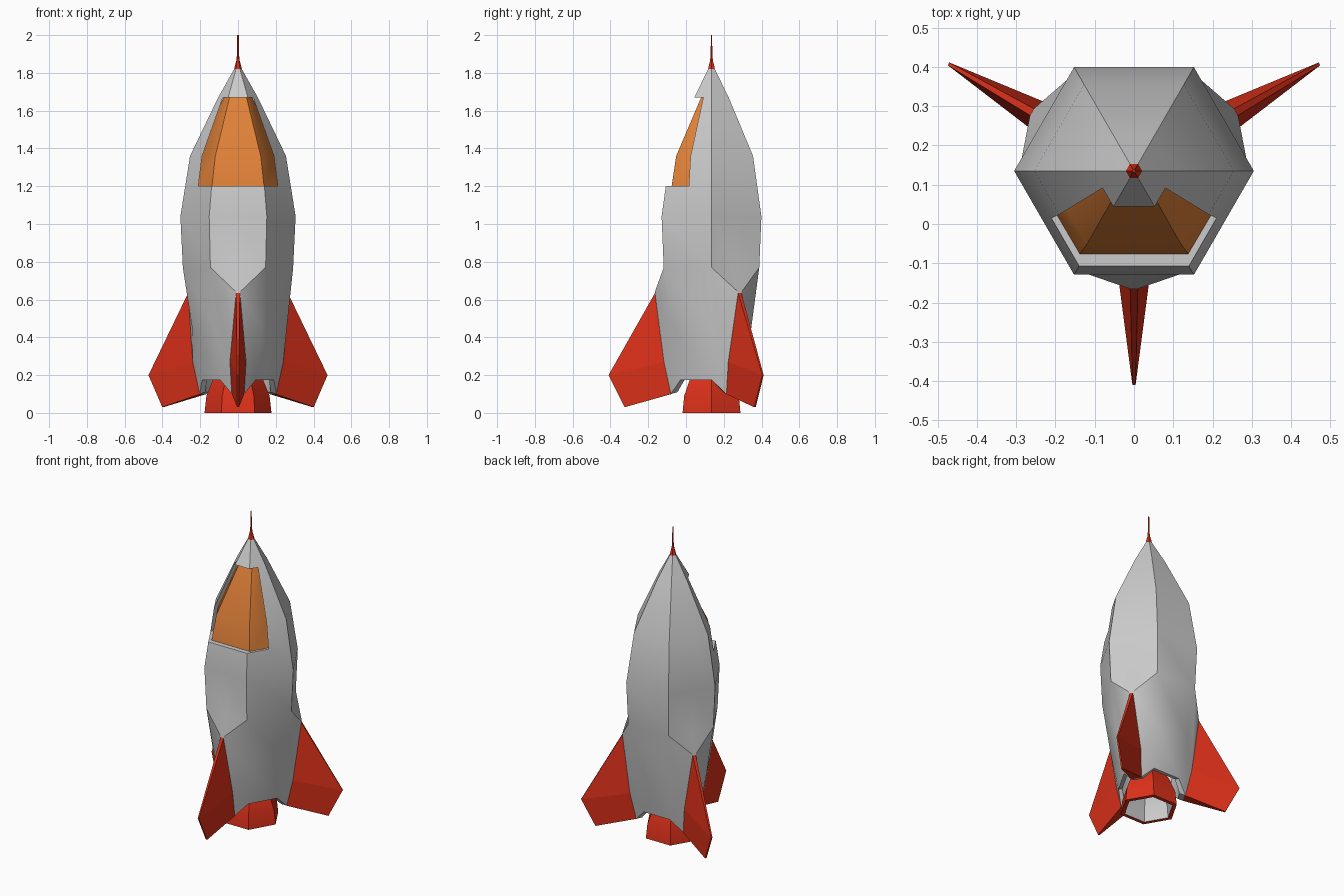
import bpy, bmesh, math
from mathutils import Vector

if "Cube" in bpy.data.objects:
    bpy.data.objects.remove(bpy.data.objects["Cube"])

AXIS_Y = 0.135
COS30 = math.cos(math.radians(30))


def material(name, rgb):
    m = bpy.data.materials.new(name)
    m.diffuse_color = (*rgb, 1)
    m.use_nodes = True
    m.node_tree.nodes["Principled BSDF"].inputs["Base Color"].default_value = m.diffuse_color
    return m


RED = material("red", (0.72, 0.03, 0.01))
ORANGE = material("orange", (0.75, 0.22, 0.04))


def make(name, verts, faces, mat=None, smooth=False):
    me = bpy.data.meshes.new(name)
    me.from_pydata([tuple(v) for v in verts], [], faces)
    bm = bmesh.new()
    bm.from_mesh(me)
    bmesh.ops.remove_doubles(bm, verts=bm.verts, dist=1e-5)
    bmesh.ops.recalc_face_normals(bm, faces=bm.faces)
    bm.to_mesh(me)
    bm.free()
    ob = bpy.data.objects.new(name, me)
    bpy.context.collection.objects.link(ob)
    if mat:
        me.materials.append(mat)
    if smooth:
        smooth_object(ob)
    return ob


def select(ob):
    bpy.ops.object.select_all(action='DESELECT')
    ob.select_set(True)
    bpy.context.view_layer.objects.active = ob


def smooth_object(ob):
    select(ob)
    bpy.ops.object.shade_smooth_by_angle(angle=math.radians(30))


def loft(name, rings, mat=None, caps=(True, True), smooth=False):
    n = len(rings[0])
    faces = [(i * n + j, i * n + (j + 1) % n, (i + 1) * n + (j + 1) % n, (i + 1) * n + j)
             for i in range(len(rings) - 1) for j in range(n)]
    if caps[0]:
        faces.append(tuple(range(n)))
    if caps[1]:
        faces.append(tuple(range((len(rings) - 1) * n, len(rings) * n)))
    return make(name, [v for r in rings for v in r], faces, mat, smooth)


def polar(deg, r, z, side=0.0):
    a = math.radians(deg)
    return Vector((r * math.cos(a) - side * math.sin(a),
                   AXIS_Y + r * math.sin(a) + side * math.cos(a), z))


def hull_ring(r, z, fin_r=None, fin_z=None, w=0.01):
    # hexagon with an extra pair of points on each of the three fin sides
    fin_r = r * COS30 if fin_r is None else fin_r
    fin_z = z if fin_z is None else fin_z
    pts = []
    for k in range(6):
        pts.append(polar(60 * k, r, z))
        if k % 2 == 0:
            pts += [polar(60 * k + 30, fin_r, fin_z, s * w) for s in (-1, 1)]
    return pts


def hex_lathe(name, profile, mat=None, caps=(True, True)):
    return loft(name, [[polar(60 * k, r, z) for k in range(6)] for r, z in profile],
                mat, caps, True)


# Hull: outer skin from nose to tail, then the tail cavity
hull = loft("hull", [
    hull_ring(0.012, 1.835, w=0.002),
    hull_ring(0.105, 1.67),
    hull_ring(0.254, 1.36),
    hull_ring(0.305, 1.04),
    hull_ring(0.292, 0.77),
    hull_ring(0.292, 0.77, 0.30, 0.64, 0.010),
    hull_ring(0.243, 0.45, 0.252, 0.27, 0.043),
    hull_ring(0.19, 0.175, 0.215, 0.10, 0.033),
    hull_ring(0.165, 0.175, 0.18, 0.11, 0.033),
    hull_ring(0.19, 0.36, w=0.033),
])

# Window opening cut through the front of the hull
outline = [(0.21, 1.2), (0.19, 1.36), (0.08, 1.67)]
outline += [(-x, z) for x, z in reversed(outline)]
cutter = loft("window_cutter", [[(x, y, z) for x, z in outline] for y in (-0.5, 0.13)])
cutter.hide_render = True
mod = hull.modifiers.new("window", 'BOOLEAN')
mod.operation = 'DIFFERENCE'
mod.solver = 'EXACT'
mod.object = cutter
select(hull)
bpy.ops.object.modifier_apply(modifier=mod.name)
bpy.data.objects.remove(cutter)
smooth_object(hull)

# Recessed canopy glass
rings = []
for fx, fy, ox, z in [(0.138, -0.076, 0.21, 1.2), (0.12, -0.052, 0.19, 1.36),
                      (0.045, 0.080, 0.08, 1.67)]:
    oy = fy + (ox - fx) * 1.7
    half = [(fx, fy), (ox, oy), (ox, 0.15)]
    rings.append([(x, y, z) for x, y in half] + [(-x, y, z) for x, y in reversed(half)])
loft("canopy", rings, ORANGE, smooth=True)

# Nose antenna
hex_lathe("antenna", [(0.021, 1.82), (0.009, 1.865), (0.005, 1.90), (0.004, 2.0)], RED)

# Three tapered fins
fin_points = [(0.296, 0.64, 0.010), (0.248, 0.27, 0.043), (0.211, 0.10, 0.033),
              (0.46, 0.03, 0.005), (0.545, 0.20, 0.004)]
for name, deg in (("front_fin", 270), ("right_fin", 30), ("left_fin", 150)):
    verts = [polar(deg, r, z, s * w) for s in (-1, 1) for r, z, w in fin_points]
    faces = [(0, 1, 4), (1, 2, 3, 4), (5, 6, 9), (6, 7, 8, 9)]
    faces += [(i, (i + 1) % 5, (i + 1) % 5 + 5, i + 5) for i in range(5)]
    make(name, verts, faces, RED)

# Engine bell and its grey lining
hex_lathe("engine_bell", [(0.08, 0.27), (0.133, 0.175), (0.167, 0.09), (0.177, 0.0), (0.15, 0.0)],
          RED, (True, False))
hex_lathe("engine_lining", [(0.15, 0.0), (0.143, 0.08), (0.11, 0.16), (0.06, 0.22)],
          None, (False, True))
